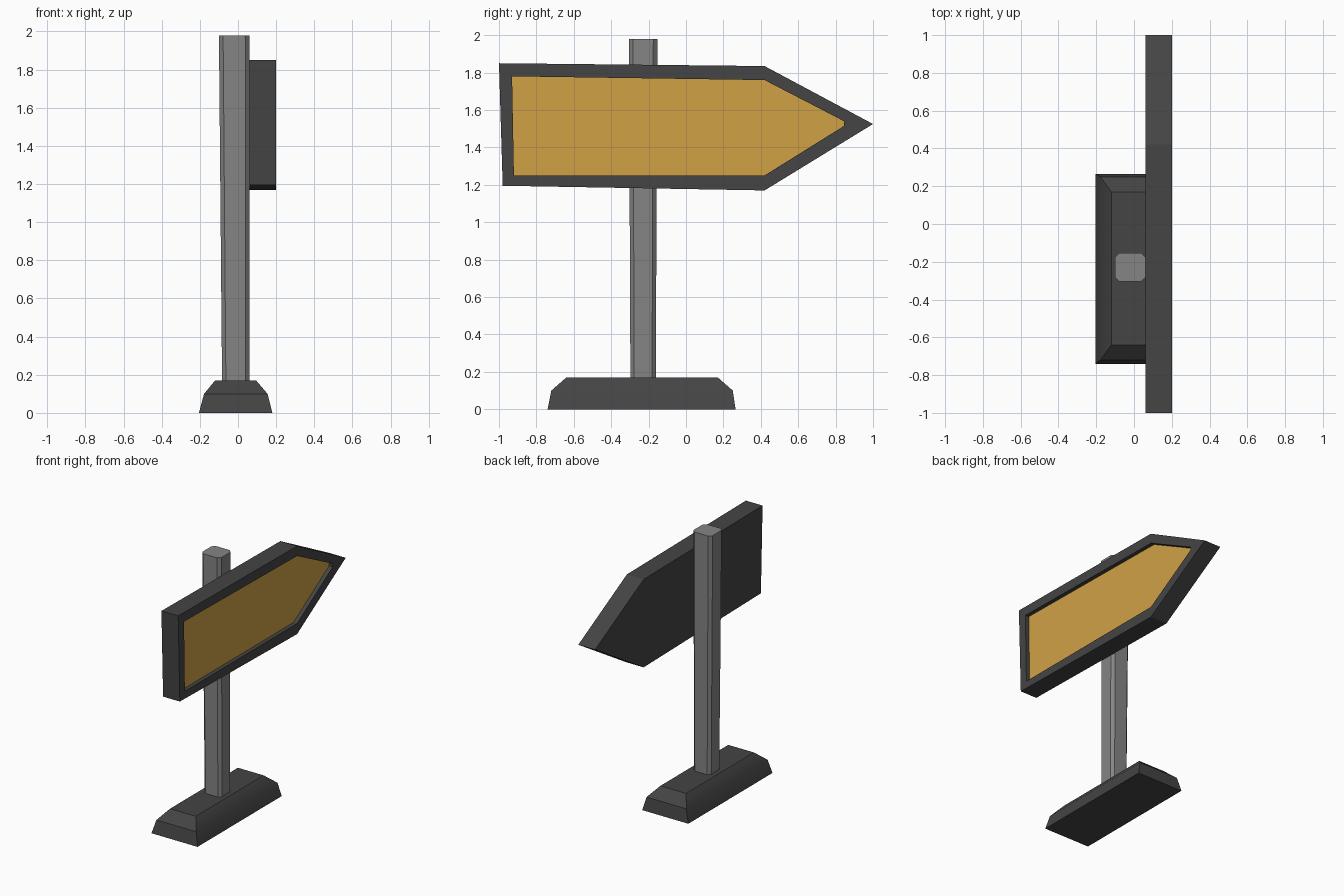
import bpy, bmesh, math

if "Cube" in bpy.data.objects:
    bpy.data.objects.remove(bpy.data.objects["Cube"])


def material(name, rgb):
    m = bpy.data.materials.new(name)
    m.diffuse_color = (*rgb, 1)
    m.use_nodes = True
    m.node_tree.nodes["Principled BSDF"].inputs["Base Color"].default_value = m.diffuse_color
    return m


DARK = material("dark grey", (0.058, 0.058, 0.058))
STEEL = material("mid grey", (0.235, 0.235, 0.235))
GOLD = material("amber", (0.63, 0.355, 0.06))


def loft(name, loops, mats, smooth=None, end_mat=0):
    """Bridge equal-length loops of points and cap both ends."""
    bm = bmesh.new()
    rings = [[bm.verts.new(p) for p in loop] for loop in loops]
    n = len(rings[0])
    for a, b in zip(rings, rings[1:]):
        for i in range(n):
            j = (i + 1) % n
            bm.faces.new((a[i], a[j], b[j], b[i]))
    bm.faces.new(rings[0][::-1])
    bm.faces.new(rings[-1]).material_index = end_mat
    bmesh.ops.remove_doubles(bm, verts=bm.verts[:], dist=1e-5)
    bmesh.ops.recalc_face_normals(bm, faces=bm.faces[:])
    me = bpy.data.meshes.new(name)
    bm.to_mesh(me)
    bm.free()
    for m in mats:
        me.materials.append(m)
    ob = bpy.data.objects.new(name, me)
    bpy.context.collection.objects.link(ob)
    if smooth:
        bpy.ops.object.select_all(action='DESELECT')
        ob.select_set(True)
        bpy.context.view_layer.objects.active = ob
        bpy.ops.object.shade_smooth_by_angle(angle=math.radians(smooth))
    return ob


def rect(x0, x1, y0, y1, z, c=0.0):
    """Rectangle in plan, with corners cut by c."""
    if not c:
        return [(x0, y0, z), (x1, y0, z), (x1, y1, z), (x0, y1, z)]
    return [(x0 + c, y0, z), (x1 - c, y0, z), (x1, y0 + c, z), (x1, y1 - c, z),
            (x1 - c, y1, z), (x0 + c, y1, z), (x0, y1 - c, z), (x0, y0 + c, z)]


# Weighted foot with two sloping bands
loft("base", [rect(-0.205, 0.18, -0.74, 0.265, 0),
              rect(-0.178, 0.155, -0.72, 0.25, 0.10),
              rect(-0.12, 0.095, -0.64, 0.17, 0.17)], [DARK], smooth=35)

# Slightly flared post with cut corners
loft("post", [rect(-0.083, 0.06, -0.297, -0.162, 0.1, 0.02),
              rect(-0.10, 0.06, -0.305, -0.153, 1.98, 0.022)], [STEEL])

# Arrow board: outer shell, rim, and recessed amber panel
outer = [(-1, 1.85), (0.42, 1.835), (1, 1.525), (1, 1.525), (0.42, 1.17), (-0.98, 1.195)]
inner = [(-0.93, 1.78), (0.42, 1.76), (0.845, 1.54), (0.845, 1.515), (0.42, 1.25), (-0.92, 1.25)]


def at_x(x, pts):
    return [(x, y, z) for y, z in pts]


loft("arrow_board", [at_x(0.06, outer), at_x(0.20, outer),
                     at_x(0.20, inner), at_x(0.17, inner)],
     [DARK, GOLD], end_mat=1)
